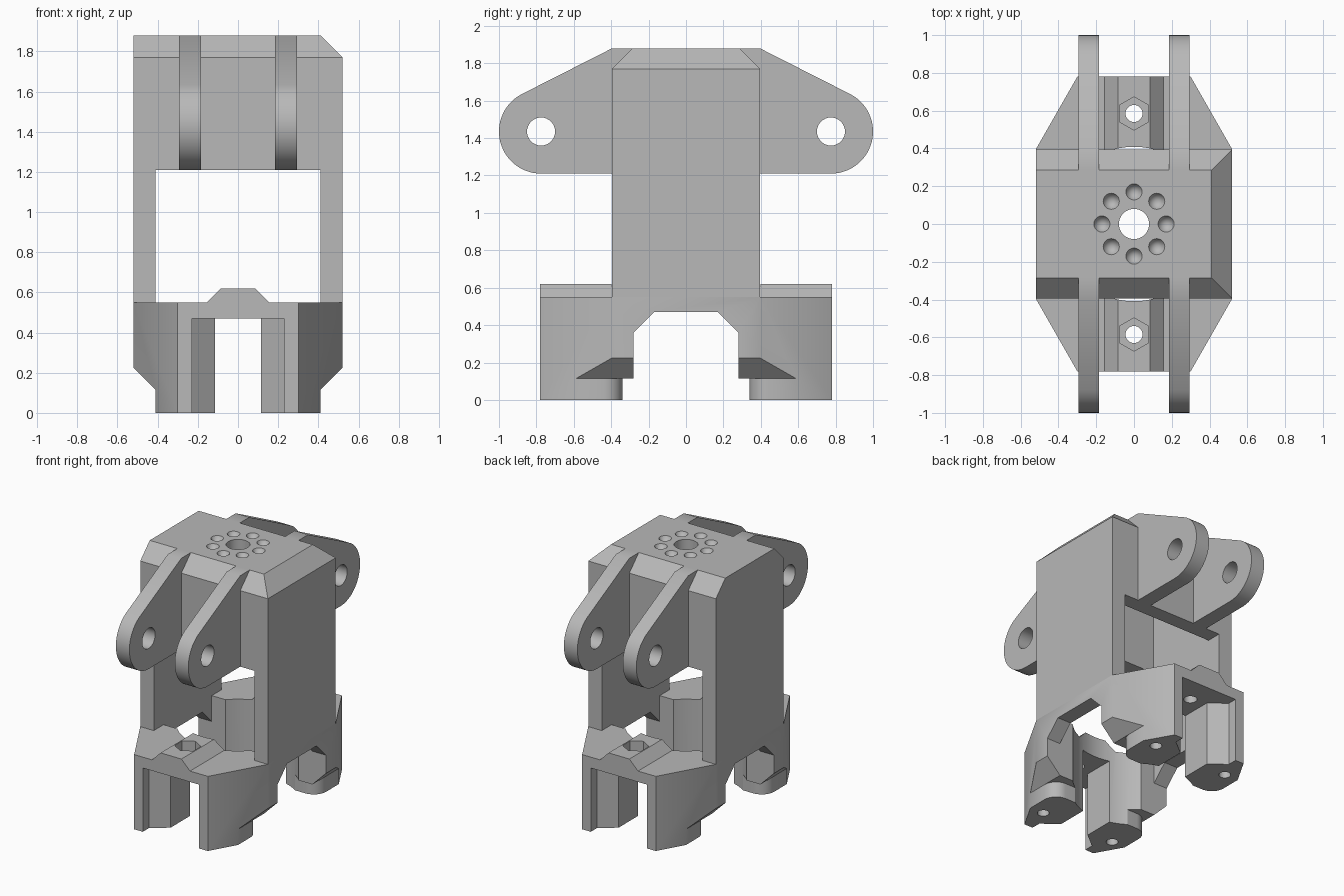
import bpy, bmesh, math
from mathutils import Vector

cube = bpy.data.objects.get("Cube")
if cube:
    bpy.data.objects.remove(cube)

grey = bpy.data.materials.new("plain grey")
grey.use_nodes = True
COLOR = (0.48, 0.48, 0.48, 1)
grey.diffuse_color = COLOR
grey.node_tree.nodes["Principled BSDF"].inputs["Base Color"].default_value = COLOR


def make(name, bm):
    bmesh.ops.recalc_face_normals(bm, faces=bm.faces)
    mesh = bpy.data.meshes.new(name)
    bm.to_mesh(mesh)
    bm.free()
    ob = bpy.data.objects.new(name, mesh)
    mesh.materials.append(grey)
    bpy.context.collection.objects.link(ob)
    return ob


def prism(name, pts, axis, lo, hi):
    """Extrude a 2D profile along an axis; the profile uses the other two axes in order."""
    def place(p, t):
        c = list(p)
        c.insert("xyz".index(axis), t)
        return c
    bm = bmesh.new()
    face = bm.faces.new([bm.verts.new(place(p, lo)) for p in pts])
    out = bmesh.ops.extrude_face_region(bm, geom=[face])
    shift = Vector(place((0, 0), hi - lo))
    bmesh.ops.translate(bm, vec=shift,
                        verts=[g for g in out["geom"] if isinstance(g, bmesh.types.BMVert)])
    return make(name, bm)


def box(name, x, y, z0, z1):
    return prism(name, [(-x, -y), (x, -y), (x, y), (-x, y)], "z", z0, z1)


def arc(cx, cy, r, a0, a1, n):
    return [(cx + r * math.cos(math.radians(a0 + (a1 - a0) * i / n)),
             cy + r * math.sin(math.radians(a0 + (a1 - a0) * i / n))) for i in range(n + 1)]


def circle(cx, cy, r, n=32, start=0):
    return arc(cx, cy, r, start, start + 360, n)[:-1]


def four_way(q):
    """Mirror a quarter profile, listed from the x side to the y side, into a loop."""
    flip = q[::-1]
    return (q + [(-x, y) for x, y in flip] + [(-x, -y) for x, y in q]
            + [(x, -y) for x, y in flip])


def combine(ob, tools, operation="DIFFERENCE"):
    bpy.ops.object.select_all(action="DESELECT")
    bpy.context.view_layer.objects.active = ob
    ob.select_set(True)
    for tool in tools:
        mod = ob.modifiers.new("cut", "BOOLEAN")
        mod.operation = operation
        mod.solver = "EXACT"
        mod.object = tool
        bpy.ops.object.modifier_apply(modifier=mod.name)
        bpy.data.objects.remove(tool)


def finish(ob):
    bpy.ops.object.select_all(action="DESELECT")
    bpy.context.view_layer.objects.active = ob
    ob.select_set(True)
    bpy.ops.object.shade_smooth_by_angle(angle=math.radians(30))


SIDE, DEPTH, WALL = 0.52, 0.395, 0.11
INNER_X, INNER_Y = SIDE - WALL, DEPTH - WALL
TOP, SHOULDER, OPEN_TOP, DECK = 1.88, 1.77, 1.21, 0.55

# Hollow upper housing, bevelled on three of its top edges
bm = bmesh.new()
for sy in (-1, 1):
    for x in (-SIDE, SIDE):
        for z in (DECK, SHOULDER):
            bm.verts.new((x, sy * DEPTH, z))
    for x in (-SIDE, INNER_X):
        bm.verts.new((x, sy * INNER_Y, TOP))
bmesh.ops.convex_hull(bm, input=bm.verts[:])
bmesh.ops.dissolve_limit(bm, angle_limit=0.01, verts=bm.verts[:], edges=bm.edges[:])
housing = make("housing", bm)
cutters = [box("cavity", INNER_X, INNER_Y, 0.3, SHOULDER),
           box("opening", INNER_X, 0.7, 0.3, OPEN_TOP),
           prism("shaft_hole", circle(0, 0, 0.08), "z", 1.6, 2)]

# Ring of eight conical dimples around the shaft hole
for i in range(8):
    a = i * math.pi / 4
    bm = bmesh.new()
    bmesh.ops.create_cone(bm, cap_ends=True, segments=24, radius1=0.0, radius2=0.048, depth=0.09)
    bmesh.ops.remove_doubles(bm, verts=bm.verts[:], dist=0.0001)
    bmesh.ops.translate(bm, verts=bm.verts[:],
                        vec=(0.17 * math.cos(a), 0.17 * math.sin(a), TOP - 0.035))
    cutters.append(make("dimple", bm))
combine(housing, cutters)
finish(housing)

# Four hinge lugs
for sx, side in ((1, "left"), (-1, "right")):
    for sy, end in ((-1, "front"), (1, "back")):
        outline = [(INNER_Y, TOP), (DEPTH, TOP)]
        outline += arc(0.775, 1.435, 0.225, 62.8, -90, 28) + [(INNER_Y, OPEN_TOP)]
        xs = sorted((sx * 0.185, sx * 0.295))
        lug = prism(f"{end}_{side}_lug", [(sy * y, z) for y, z in outline], "x", *xs)
        combine(lug, [prism("pin_hole", circle(sy * 0.775, 1.435, 0.075), "x", -1, 1)])
        finish(lug)

# Tapered base with a raised ridge along its deck
base = prism("base", four_way([(SIDE, DEPTH), (0.30, 0.78)]), "z", 0, DECK)
ridge = prism("ridge", [(-0.155, 0.5), (0.155, 0.5), (0.155, DECK), (0.085, 0.62),
                        (-0.085, 0.62), (-0.155, DECK)], "y", -0.78, 0.78)
combine(base, [ridge], "UNION")

# Central well, side arches, end slots and stepped feet
cutters = [
    prism("well", circle(0, 0, INNER_X - 0.001, 64), "z", -0.2, 0.9),
    box("well_sides", INNER_X, 0.28, -0.2, 0.9),
    prism("arch", [(-0.28, -0.2), (0.28, -0.2), (0.28, 0.36), (0.17, 0.47),
                   (-0.17, 0.47), (-0.28, 0.36)], "x", -1, 1),
    prism("slot", four_way([(0.115, 0.62), (0.23, 0.71), (0.23, 1)]), "z", -0.2, 0.47),
    prism("foot_step", four_way([(0.7, 0.44)] + arc(0.31, 0.44, 0.1, 0, -90, 10)),
          "z", -0.2, 0.115),
]
for s in (-1, 1):
    cutters.append(prism("foot_bevel", [(s * INNER_X, -0.2), (s * INNER_X, 0.115),
                                        (s * 0.7, 0.405), (s * 0.7, -0.2)], "y", -1, 1))
    # Nut pocket and bolt hole in the deck, screw holes under the feet
    cutters.append(prism("nut_pocket", circle(0, s * 0.585, 0.088, 6, 90), "z", 0.54, 0.9))
    cutters.append(prism("bolt_hole", circle(0, s * 0.585, 0.045, 24), "z", 0.3, 0.9))
    for sx in (-1, 1):
        cutters.append(prism("screw_hole", circle(sx * 0.3, s * 0.585, 0.04, 24), "z", -0.2, 0.2))
combine(base, cutters)
finish(base)
